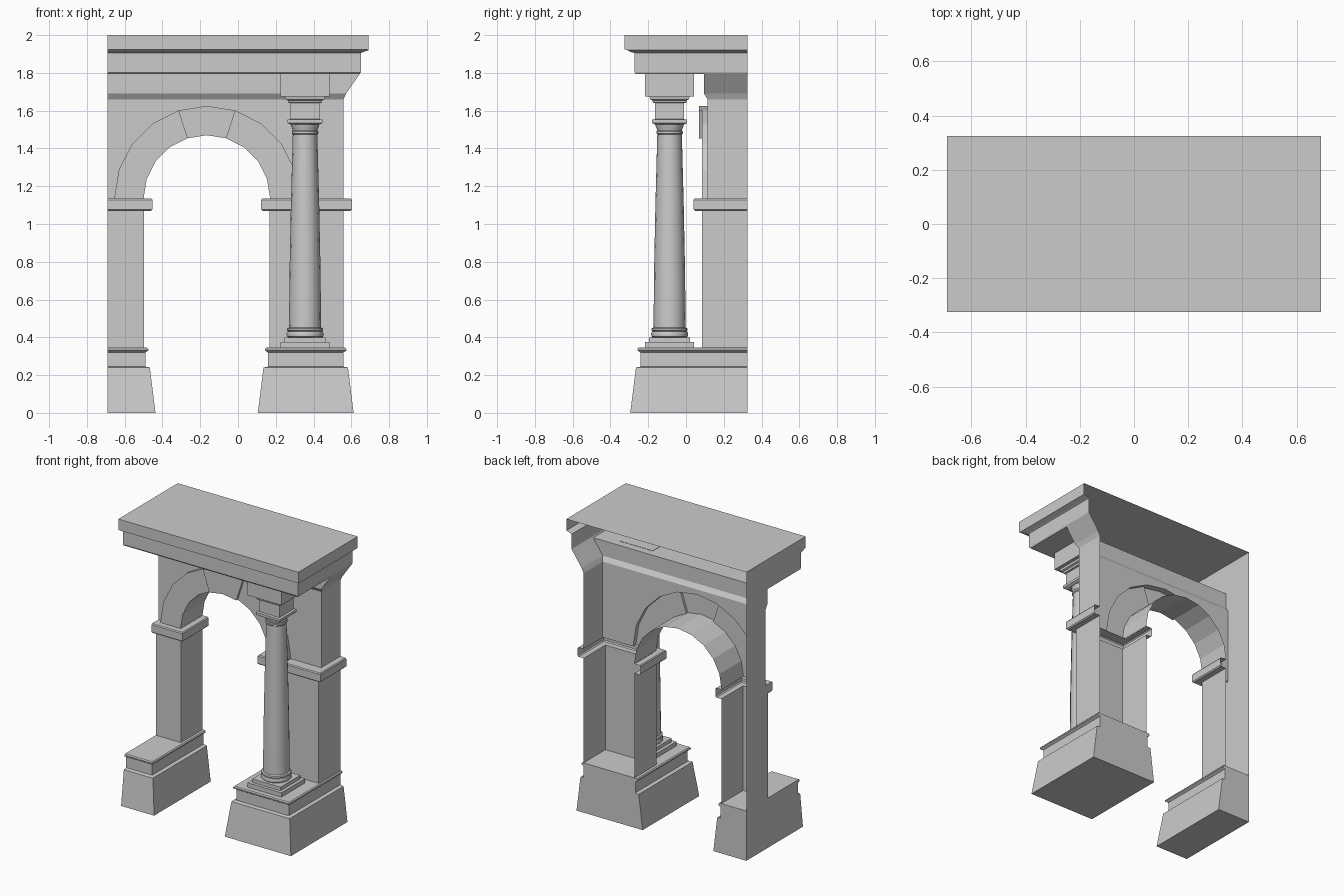
import bpy, bmesh, math

if "Cube" in bpy.data.objects:
    bpy.data.objects.remove(bpy.data.objects["Cube"])

BACK, END = 0.325, -0.69          # open back plane and cut left end
CX, CZ = -0.165, 1.135            # arch centre
R_IN, R_OUT, SEG = 0.335, 0.49, 10
WALL_Y, RING_Y, KEY_Y = 0.115, 0.085, 0.068


def finish(bm, name, smooth=False):
    bmesh.ops.remove_doubles(bm, verts=bm.verts, dist=0.0001)
    flat = [f for f in bm.faces if f.calc_area() < 1e-7]
    bmesh.ops.delete(bm, geom=flat, context='FACES')
    bmesh.ops.recalc_face_normals(bm, faces=bm.faces)
    me = bpy.data.meshes.new(name)
    bm.to_mesh(me)
    bm.free()
    ob = bpy.data.objects.new(name, me)
    bpy.context.collection.objects.link(ob)
    if smooth:
        bpy.ops.object.select_all(action='DESELECT')
        ob.select_set(True)
        bpy.context.view_layer.objects.active = ob
        bpy.ops.object.shade_smooth_by_angle(angle=math.radians(35))
    return ob


def skin(name, loops, closed, bottom=False, top=False, smooth=False):
    """Bridge a stack of point loops; optionally cap both ends."""
    bm = bmesh.new()
    rows = [[bm.verts.new(p) for p in lp] for lp in loops]
    n = len(rows[0])
    for a, b in zip(rows, rows[1:]):
        for i in range(n if closed else n - 1):
            j = (i + 1) % n
            bm.faces.new((a[i], a[j], b[j], b[i]))
    if bottom:
        bm.faces.new(rows[0][::-1])
    if top:
        bm.faces.new(rows[-1])
    return finish(bm, name, smooth)


def plan(z, x0, x1, y0):
    """Rectangle plan running to the back plane."""
    return [(x0, BACK, z), (x0, y0, z), (x1, y0, z), (x1, BACK, z)]


# Pedestals: battered foot, dado and cap (z, offset)
base_profile = [(0, .06), (.24, .03), (.245, .006), (.32, .006),
                (.325, .014), (.33, .022), (.338, .022), (.345, .016)]
for side, x0, x1 in (("left", END, -.497), ("right", .165, .552)):
    loops = [plan(z, x0 if side == "left" else x0 - d, x1 + d, -.235 - d)
             for z, d in base_profile]
    skin(side + "_pedestal", loops, True, True, True)

# Piers with impost mouldings, open at the back
pier_profile = [(.345, 0), (1.07, 0), (1.07, .038), (1.077, .045),
                (1.128, .045), (1.135, .04)]
for side, x0, x1 in (("left", END, -.498), ("right", .168, .558)):
    loops = [plan(z, x0 if side == "left" else x0 - d, x1 + d, RING_Y - d)
             for z, d in pier_profile]
    loops.append(plan(CZ, x0, x1, WALL_Y))
    skin(side + "_pier", loops, False)

# Wall above the imposts, cut out around the arch
def arc(r, i, y):
    a = math.pi * (1 - i / SEG)
    return (CX + r * math.cos(a), y, CZ + r * math.sin(a))

def quad(bm, *pts):
    bm.faces.new([bm.verts.new(p) for p in pts])

bm = bmesh.new()
XR, ZT = .558, 1.66
outline = [(END, WALL_Y, CZ)] + [arc(R_OUT, i, WALL_Y) for i in range(SEG + 1)]
outline += [(XR, WALL_Y, CZ), (XR, WALL_Y, ZT), (END, WALL_Y, ZT)]
quad(bm, *outline)
for x in (END, XR):
    quad(bm, (x, WALL_Y, CZ), (x, BACK, CZ), (x, BACK, ZT), (x, WALL_Y, ZT))
finish(bm, "spandrel_wall")

# Arch ring with a raised keystone and the vault beneath
bm = bmesh.new()
for i in range(SEG):
    y = KEY_Y if i in (4, 5) else RING_Y
    j = i + 1
    quad(bm, arc(R_OUT, i, WALL_Y), arc(R_OUT, j, WALL_Y),
         arc(R_OUT, j, y), arc(R_OUT, i, y))
    quad(bm, arc(R_OUT, i, y), arc(R_OUT, j, y), arc(R_IN, j, y), arc(R_IN, i, y))
    quad(bm, arc(R_IN, i, y), arc(R_IN, j, y), arc(R_IN, j, BACK), arc(R_IN, i, BACK))
for i in (4, 6):
    quad(bm, arc(R_OUT, i, RING_Y), arc(R_OUT, i, KEY_Y),
         arc(R_IN, i, KEY_Y), arc(R_IN, i, RING_Y))
finish(bm, "arch_ring")

# Entablature: frieze, soffit, fascia and cornice (z, right x, front y)
ent = [(1.66, .558, .115), (1.69, .572, .095), (1.795, .645, .095),
       (1.795, .645, -.266), (1.803, .65, -.272), (1.905, .65, -.272),
       (1.91, .66, -.292), (1.92, .69, -.31), (1.924, .69, -.325), (2.0, .69, -.325)]
skin("entablature", [plan(z, END, x, y) for z, x, y in ent], False, top=True)

# Column
COLX, COLY = .355, -.087

def square(z, h):
    return [(COLX + sx * h, COLY + sy * h, z)
            for sx, sy in ((-1, -1), (1, -1), (1, 1), (-1, 1))]

def circle(z, r, n=16):
    return [(COLX + r * math.cos(2 * math.pi * k / n),
             COLY + r * math.sin(2 * math.pi * k / n), z) for k in range(n)]

plinth = [(.345, .13), (.375, .13), (.375, .108), (.4, .108)]
skin("column_plinth", [square(z, h) for z, h in plinth], True, True, True)

shaft = [(.4, .09), (.405, .096), (.42, .098), (.43, .094), (.432, .09),
         (.438, .096), (.447, .094), (.452, .085), (.75, .082), (1.1, .075),
         (1.475, .065), (1.48, .07), (1.49, .07), (1.495, .066), (1.505, .068),
         (1.515, .073), (1.53, .075)]
skin("column_shaft", [circle(z, r) for z, r in shaft], True, True, True, True)

capital = [(1.527, .078), (1.535, .092), (1.552, .092), (1.555, .077), (1.64, .077),
           (1.642, .088), (1.655, .092), (1.66, .103), (1.675, .106), (1.675, .13),
           (1.797, .13)]
skin("column_capital", [square(z, h) for z, h in capital], True, True, True)
